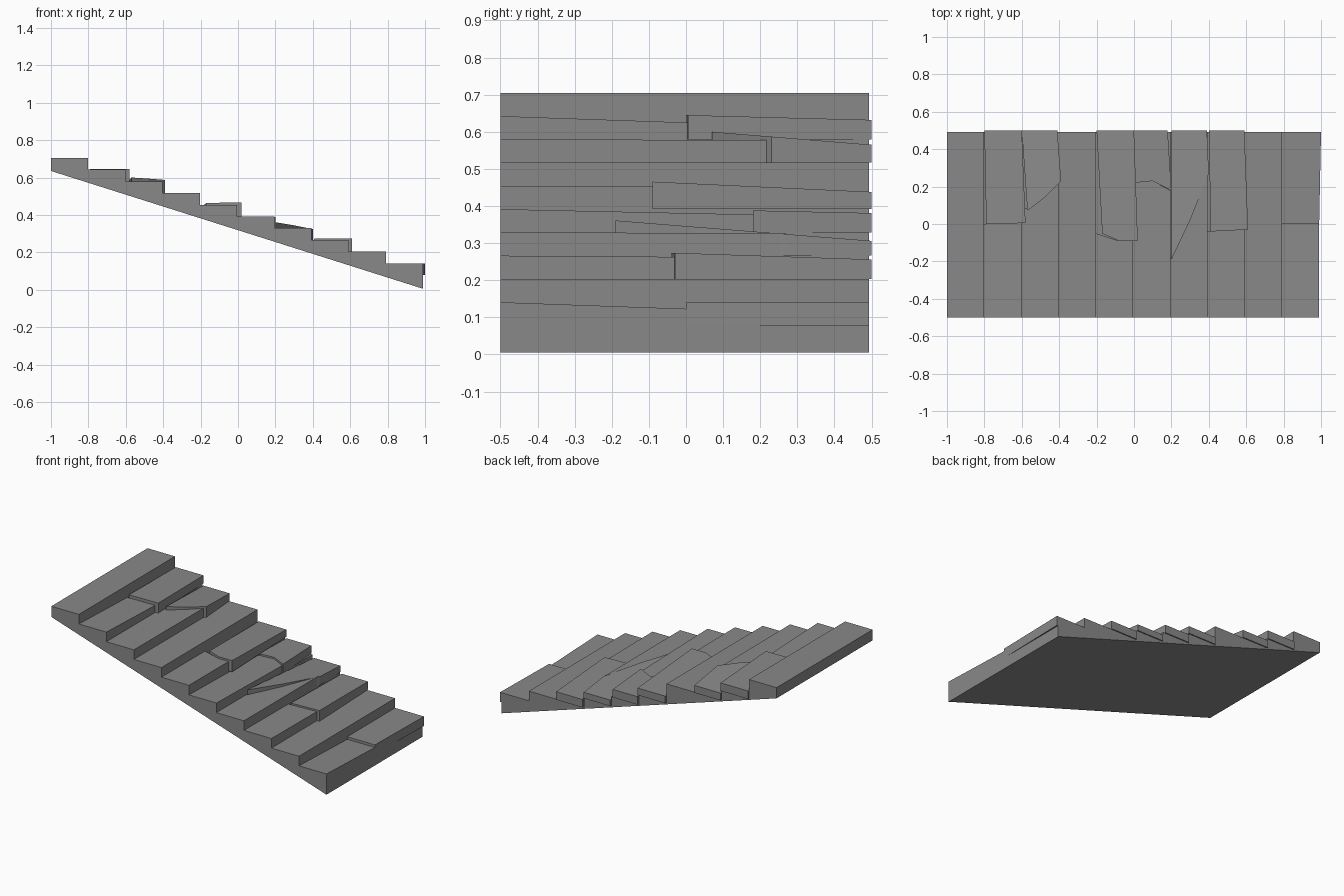
import bpy
import bmesh

if "Cube" in bpy.data.objects:
    bpy.data.objects.remove(bpy.data.objects["Cube"])

stone = bpy.data.materials.new("grey stone")
stone.use_nodes = True
colour = (0.25, 0.25, 0.25, 1)
stone.diffuse_color = colour
stone.node_tree.nodes["Principled BSDF"].inputs["Base Color"].default_value = colour

STEPS, RUN, RISE, TOP = 10, 0.199, 0.0627, 0.705
FRONT, BACK = -0.5, 0.493


def edge(i):
    return -1 + RUN * i


def level(i):
    return TOP - RISE * i


def prism(name, lower, upper):
    """Solid between two matching rings of points."""
    bm = bmesh.new()
    a = [bm.verts.new(p) for p in lower]
    b = [bm.verts.new(p) for p in upper]
    bm.faces.new(a)
    bm.faces.new(b)
    for k in range(len(a)):
        n = (k + 1) % len(a)
        bm.faces.new((a[k], a[n], b[n], b[k]))
    bmesh.ops.recalc_face_normals(bm, faces=bm.faces)
    mesh = bpy.data.meshes.new(name)
    bm.to_mesh(mesh)
    bm.free()
    mesh.materials.append(stone)
    obj = bpy.data.objects.new(name, mesh)
    bpy.context.collection.objects.link(obj)


def slab(name, plan, bottom, start, end):
    """Tread block whose top slopes along y between two (y, z) points."""
    slope = (end[1] - start[1]) / (end[0] - start[0])
    prism(name, [(x, y, bottom) for x, y in plan],
          [(x, y, start[1] + slope * (y - start[0])) for x, y in plan])


# Stepped base with a sloping underside
profile = [(edge(STEPS), 0.005), (-1, 0.635)]
for i in range(STEPS):
    profile += [(edge(i), level(i + 1)), (edge(i + 1), level(i + 1))]
prism("stair_base", [(x, FRONT, z) for x, z in profile],
      [(x, BACK, z) for x, z in profile])

# Broken treads: crack line, back corners, front drop, back slab start and end
broken = {
    1: ([(-0.79, 0), (-0.58, 0.005)], [(-0.60, 0.5), (-0.80, 0.5)],
        0.625, (0, 0.645), (0.5, 0.632)),
    2: ([(-0.57, 0.07), (-0.48, 0.14), (-0.39, 0.23)], [(-0.41, 0.5), (-0.60, 0.5)],
        0.578, (0.07, 0.600), (0.5, 0.565)),
    4: ([(-0.17, -0.05), (-0.08, -0.09), (0.02, -0.09)], [(0, 0.5), (-0.20, 0.5)],
        0.453, (-0.1, 0.466), (0.5, 0.438)),
    5: ([(0, 0.22), (0.10, 0.23), (0.20, 0.18)], [(0.18, 0.5), (0, 0.5)],
        0.377, (0.18, 0.388), (0.5, 0.381)),
    6: ([(0.20, -0.19), (0.30, 0.02), (0.40, 0.27)], [(0.39, 0.5), (0.20, 0.5)],
        0.328, (-0.19, 0.361), (0.5, 0.306)),
    7: ([(0.41, -0.04), (0.61, -0.03)], [(0.59, 0.5), (0.40, 0.5)],
        0.263, (-0.04, 0.274), (0.5, 0.256)),
    9: ([(0.79, 0), (0.99, 0)], [(1.0, BACK), (0.79, BACK)],
        0.123, (0, 0.140), (0.5, 0.140)),
}

for i in range(STEPS):
    x0, x1, z = edge(i), edge(i + 1), level(i)
    near = [(x0, FRONT), (x1, FRONT)]
    if i not in broken:
        slab(f"tread_{i + 1}", near + [(x1, BACK), (x0, BACK)],
             level(i + 1), (FRONT, z), (BACK, z))
        continue
    crack, far, drop, start, end = broken[i]
    seam = [(x0, crack[0][1])] + crack[1:-1] + [(x1, crack[-1][1])]
    slab(f"tread_{i + 1}_front", near + seam[::-1],
         level(i + 1), (FRONT, z), (start[0], drop))
    slab(f"tread_{i + 1}_back", crack + far, level(i + 1), start, end)
